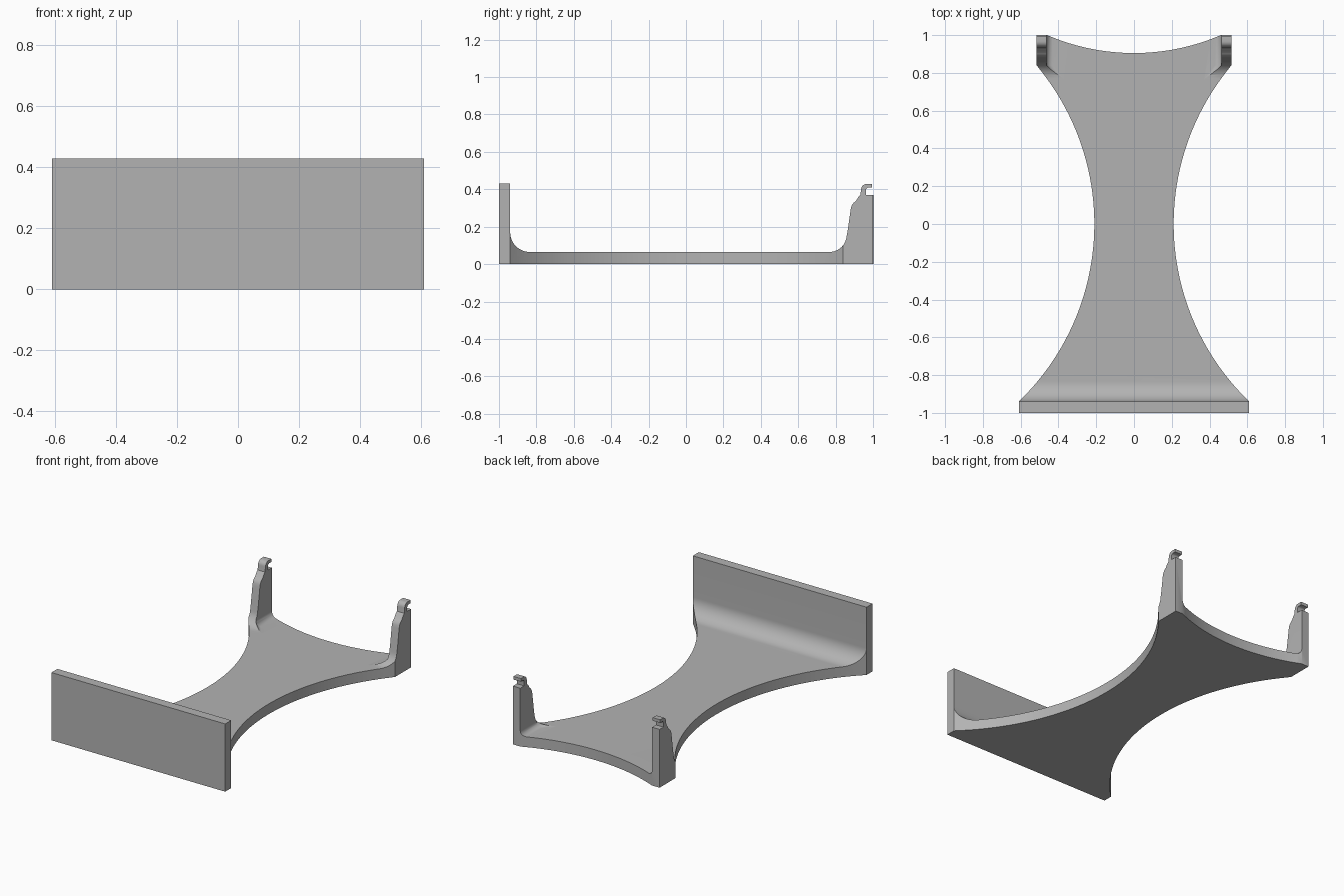
import bpy
import bmesh
from math import sqrt, sin, cos, pi, radians

if "Cube" in bpy.data.objects:
    bpy.data.objects.remove(bpy.data.objects["Cube"], do_unlink=True)

# Main dimensions
FLOOR = 0.065
POST_X, POST_Y, POST_T = 0.515, 0.84, 0.052
SIDE_R, SIDE_CX = 1.3045, 1.5145
PANEL_Y, PANEL_X = -0.94, 0.61
BACK_R, BACK_Y = 1.16, 0.905

grey = bpy.data.materials.new("plain_grey")
grey.use_nodes = True
colour = (0.45, 0.45, 0.45, 1)
grey.diffuse_color = colour
grey.node_tree.nodes["Principled BSDF"].inputs["Base Color"].default_value = colour


def waist(y):
    """Half width of the plan at depth y."""
    return min(SIDE_CX - sqrt(SIDE_R ** 2 - y * y), POST_X) if y > 0 \
        else SIDE_CX - sqrt(SIDE_R ** 2 - y * y)


def arc(cx, cy, r, start, end, steps=12):
    angles = [radians(start + (end - start) * i / steps) for i in range(steps + 1)]
    return [(cx + r * cos(a), cy + r * sin(a)) for a in angles]


def loft(name, rings):
    """Closed solid through rings of equal point count."""
    bm = bmesh.new()
    loops = [[bm.verts.new(p) for p in ring] for ring in rings]
    n = len(loops[0])
    for a, b in zip(loops, loops[1:]):
        for i in range(n):
            j = (i + 1) % n
            bm.faces.new((a[i], a[j], b[j], b[i]))
    bm.faces.new(loops[0][::-1])
    bm.faces.new(loops[-1])
    bmesh.ops.recalc_face_normals(bm, faces=bm.faces[:])
    mesh = bpy.data.meshes.new(name)
    bm.to_mesh(mesh)
    bm.free()
    mesh.materials.append(grey)
    obj = bpy.data.objects.new(name, mesh)
    bpy.context.collection.objects.link(obj)
    return obj


def side_solid(name, profile, x0, x1):
    return loft(name, [[(x, y, z) for y, z in profile] for x in (x0, x1)])


def combine(target, tool, operation):
    """Apply a boolean and discard the tool."""
    mod = target.modifiers.new(operation.lower(), "BOOLEAN")
    mod.operation, mod.solver, mod.object = operation, "EXACT", tool
    bpy.context.view_layer.update()
    graph = bpy.context.evaluated_depsgraph_get()
    mesh = bpy.data.meshes.new_from_object(target.evaluated_get(graph))
    target.modifiers.clear()
    target.data = mesh
    bpy.data.objects.remove(tool, do_unlink=True)


# Floor and front panel with the fillet between them
r = 0.105
body = side_solid("waisted_bracket",
                  [(-1.1, -0.1), (1.1, -0.1), (1.1, FLOOR)]
                  + arc(PANEL_Y + r, FLOOR + r, r, 270, 180, 16)
                  + [(PANEL_Y, 0.43), (-1.1, 0.43)], -0.8, 0.8)

# Hooked post outline, seen from the side
post_profile = ([(1.1, 0.03), (0.765, 0.03), (0.765, FLOOR)]
                + arc(0.767, FLOOR + 0.092, 0.092, 275, 352, 12)
                + [(0.866, 0.19), (0.88, 0.29)]
                + arc(0.935, 0.29, 0.054, 160, 120, 5)
                + [(0.922, 0.36), (0.932, 0.369)]
                + arc(0.967, 0.398, 0.031, 180, 90, 7)
                + [(0.995, 0.429), (0.995, 0.409)]
                + arc(0.976, 0.395, 0.014, 90, 180, 5)
                + [(0.962, 0.37), (1.1, 0.37)])


def post_section(y, side):
    """Cross-section of a post with its inner fillet."""
    inner, r = waist(y) - POST_T, 0.035
    pts = [(0.7, 0.02), (0.7, 0.6), (inner, 0.6)]
    pts += arc(inner - r, FLOOR + r, r, 0, -90, 8) + [(inner - r, 0.02)]
    return [(side * x, y, z) for x, z in pts]


for side, label in ((1, "left"), (-1, "right")):
    depths = [0.7 + (POST_Y - 0.7) * i / 8 for i in range(9)] + [1.2]
    post = loft(label + "_post", [post_section(y, side) for y in depths])
    outline = side_solid(label + "_post_outline", post_profile, side * 0.3, side * 0.75)
    combine(post, outline, "INTERSECT")
    combine(body, post, "UNION")

# Plan outline with curved sides and a curved back edge
half = [(PANEL_X, -1), (PANEL_X, PANEL_Y)]
half += [(waist(y), y) for y in
         [PANEL_Y + (POST_Y - PANEL_Y) * i / 48 for i in range(1, 49)]]
half += [(POST_X, 1)]
edge = POST_X - POST_T
for i in range(16):
    x = edge * (1 - i / 16)
    half.append((x, BACK_Y + BACK_R - sqrt(BACK_R ** 2 - x * x)))
plan = half + [(0, BACK_Y)] + [(-x, y) for x, y in reversed(half)]
combine(body, loft("plan_outline", [[(x, y, z) for x, y in plan] for z in (0, 0.5)]),
        "INTERSECT")

# Smooth curves, crisp corners
bpy.ops.object.select_all(action="DESELECT")
body.select_set(True)
bpy.context.view_layer.objects.active = body
bpy.ops.object.shade_smooth_by_angle(angle=radians(30))
